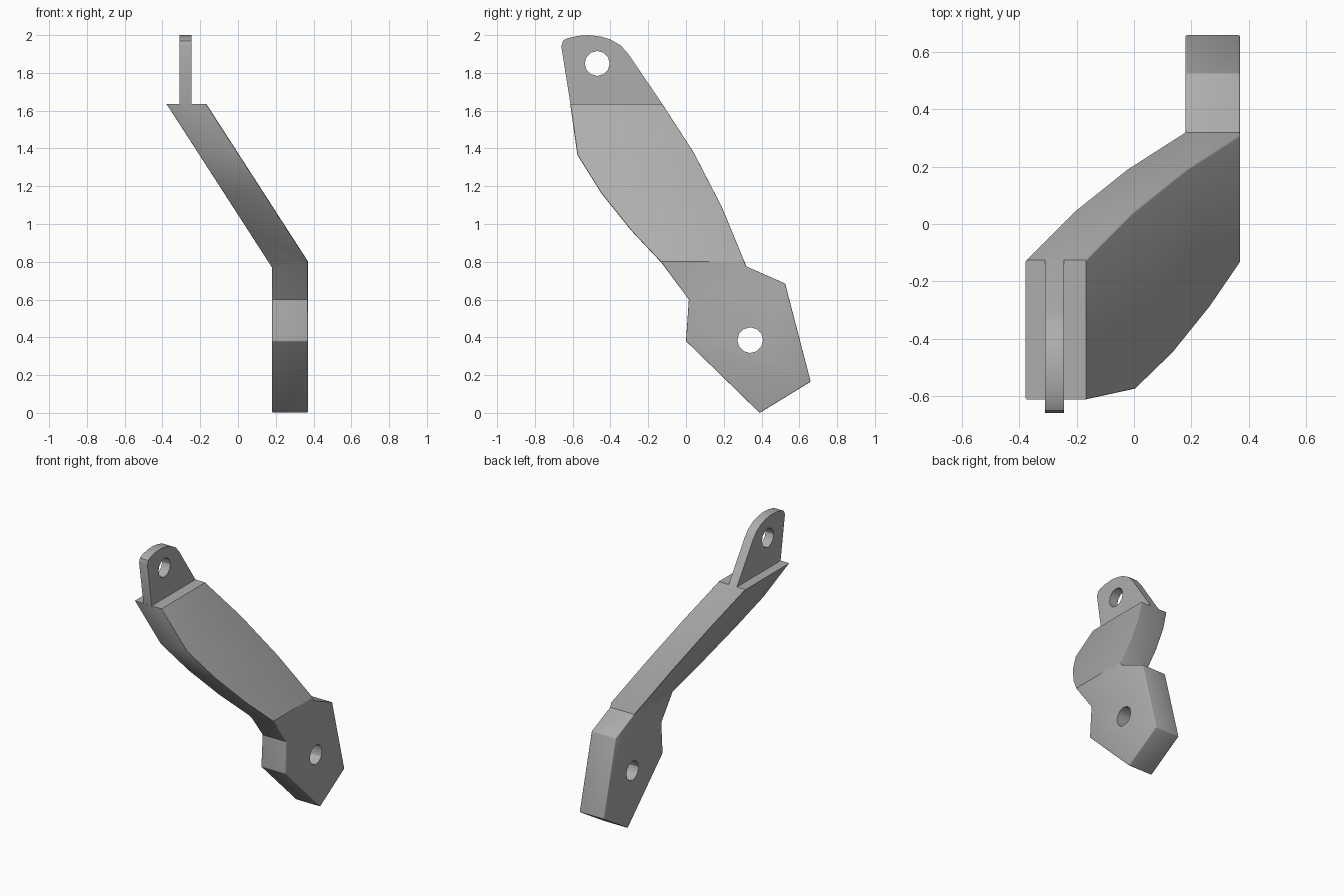
import bpy, bmesh, math
from mathutils import Vector

if "Cube" in bpy.data.objects:
    bpy.data.objects.remove(bpy.data.objects["Cube"], do_unlink=True)

grey = bpy.data.materials.new("bracket grey")
grey.use_nodes = True
colour = (0.42, 0.42, 0.42, 1)
grey.diffuse_color = colour
grey.node_tree.nodes["Principled BSDF"].inputs["Base Color"].default_value = colour


def slab(outline, x0, x1):
    """Extrude a side outline (y, z) from x0 to x1."""
    bm = bmesh.new()
    face = bm.faces.new([bm.verts.new((x0, y, z)) for y, z in outline])
    ext = bmesh.ops.extrude_face_region(bm, geom=[face])["geom"]
    moved = [v for v in ext if isinstance(v, bmesh.types.BMVert)]
    bmesh.ops.translate(bm, verts=moved, vec=(x1 - x0, 0, 0))
    bmesh.ops.recalc_face_normals(bm, faces=bm.faces)
    return bm


def finish(bm, name, y, z, radius):
    """Make the object and drill a bolt hole along x."""
    mesh = bpy.data.meshes.new(name)
    bm.to_mesh(mesh)
    bm.free()
    mesh.materials.append(grey)
    obj = bpy.data.objects.new(name, mesh)
    bpy.context.collection.objects.link(obj)
    bpy.ops.mesh.primitive_cylinder_add(vertices=12, radius=radius, depth=2,
                                        location=(0, y, z), rotation=(0, math.pi / 2, 0))
    cutter = bpy.context.object
    cutter.hide_render = True
    cutter.data.materials.append(grey)
    bpy.ops.object.select_all(action='DESELECT')
    obj.select_set(True)
    bpy.context.view_layer.objects.active = obj
    mod = obj.modifiers.new("bolt hole", 'BOOLEAN')
    mod.operation, mod.solver, mod.object = 'DIFFERENCE', 'EXACT', cutter
    bpy.ops.object.modifier_apply(modifier=mod.name)
    bpy.data.objects.remove(cutter, do_unlink=True)
    bpy.ops.object.shade_smooth_by_angle(angle=math.radians(30))


# Bent arm with its foot plate
top = 1.635
arm = slab([(0.39, 0), (0.66, 0.165), (0.525, 0.685), (0.32, 0.775), (0.19, 1.09),
            (0.04, 1.38), (-0.125, top), (-0.613, top), (-0.575, 1.365),
            (-0.45, 1.165), (-0.29, 0.965), (-0.13, 0.795), (0.015, 0.6), (0, 0.38)],
           0.18, 0.37)
slope = 0.645
fold = Vector((0.18, 0, 0.77))
normal = Vector((-0.17, 0, 1)).normalized()
bmesh.ops.bisect_plane(arm, geom=arm.verts[:] + arm.edges[:] + arm.faces[:],
                       plane_co=fold, plane_no=normal, dist=0.0001)
for v in arm.verts:
    v.co.x -= slope * max(0, (v.co - fold).dot(normal) / normal.z)
# The fold tilts with x, so the slanted part keeps a slightly wider section
arm.normal_update()
edges = [e for e in arm.edges
         if e.is_convex and e.calc_face_angle(0) > math.radians(25)
         and not (all(v.co.z > top - 0.001 for v in e.verts))
         and not (abs(e.verts[0].co.y - e.verts[1].co.y) > 0.3
                  and 0.7 < e.verts[0].co.z < 0.9 and 0.7 < e.verts[1].co.z < 0.9)]
bmesh.ops.bevel(arm, geom=edges, offset=0.018, offset_type='OFFSET', segments=3,
                profile=0.5, affect='EDGES', clamp_overlap=True)
finish(arm, "bent_arm", 0.34, 0.385, 0.068)

# Upper mounting tab, set slightly into the arm
tab = slab([(-0.125, top), (-0.305, 1.9), (-0.345, 1.945), (-0.4, 1.977), (-0.45, 1.992),
            (-0.51, 2), (-0.57, 1.996), (-0.63, 1.983), (-0.651, 1.97),
            (-0.66, 1.94), (-0.612, top)], -0.31, -0.245)
finish(tab, "mounting_tab", -0.47, 1.85, 0.066)
